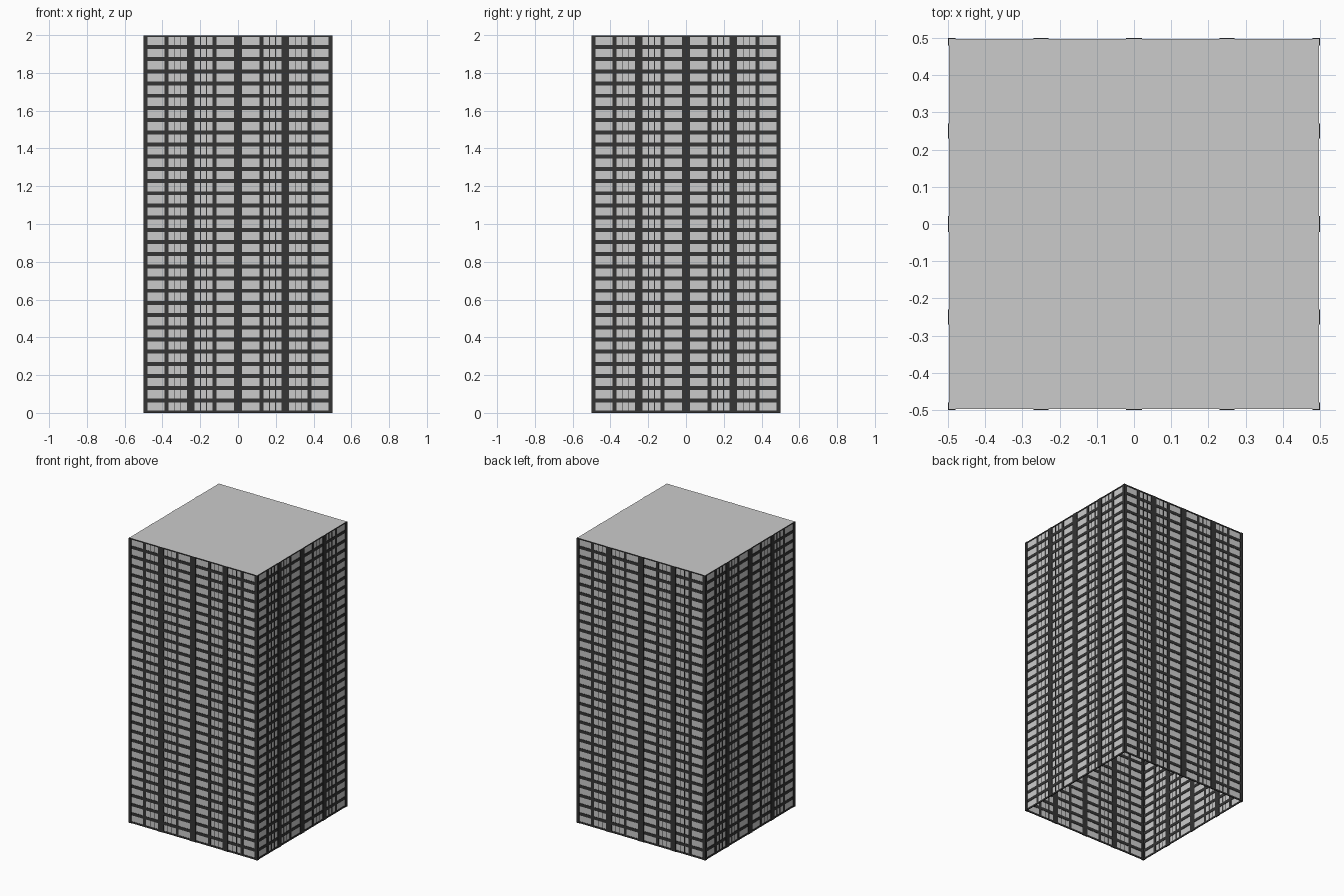
import bpy, bmesh
from math import pi
from mathutils import Matrix, Vector

if "Cube" in bpy.data.objects:
    bpy.data.objects.remove(bpy.data.objects["Cube"])

FLOORS = 31
STEP = 2.0 / FLOORS
TOP = 1.999          # facade parts stop just under the roof sheet

dark = bpy.data.materials.new("dark_frame")
dark.diffuse_color = (0.035, 0.035, 0.035, 1)
dark.use_nodes = True
dark.node_tree.nodes["Principled BSDF"].inputs["Base Color"].default_value = dark.diffuse_color


def add_box(bm, x0, x1, y0, y1, z0, z1):
    m = Matrix.Translation(((x0 + x1) / 2, (y0 + y1) / 2, (z0 + z1) / 2))
    m = m @ Matrix.Diagonal((x1 - x0, y1 - y0, z1 - z0, 1))
    bmesh.ops.create_cube(bm, size=1, matrix=m)


def add_sheet(bm, pts):
    bm.faces.new([bm.verts.new(Vector(p)) for p in pts])


def finish(name, bm, mat=None, angle=0.0):
    me = bpy.data.meshes.new(name)
    bm.to_mesh(me)
    bm.free()
    if mat:
        me.materials.append(mat)
    ob = bpy.data.objects.new(name, me)
    ob.rotation_euler.z = angle
    bpy.context.collection.objects.link(ob)


for side, k in (("front", 0), ("right", 1), ("back", 2), ("left", 3)):
    angle = k * pi / 2

    # glass sheet behind the frame
    bm = bmesh.new()
    e, y = 0.4945, -0.4945
    add_sheet(bm, [(-e, y, 0), (e, y, 0), (e, y, TOP), (-e, y, TOP)])
    finish(side + "_glass", bm, None, angle)

    # horizontal floor bands
    bm = bmesh.new()
    for i in range(FLOORS + 1):
        z = i * STEP
        add_box(bm, -0.496, 0.496, -0.497, -0.492,
                max(0, z - 0.009), min(TOP, z + 0.012))
    finish(side + "_floor_bands", bm, dark, angle)

    # main pilasters, narrower at the corners
    bm = bmesh.new()
    for x0, x1 in ((-0.5, -0.48), (-0.27, -0.23), (-0.021, 0.021),
                   (0.23, 0.27), (0.48, 0.5)):
        add_box(bm, x0, x1, -0.5, -0.4915, 0, TOP)
    finish(side + "_pilasters", bm, dark, angle)

    # secondary posts in the middle of each bay
    bm = bmesh.new()
    for x in (-0.378, -0.125, 0.125, 0.378):
        add_box(bm, x - 0.010, x + 0.010, -0.4975, -0.4918, 0, TOP)
    finish(side + "_posts", bm, dark, angle)

    # thin mullions dividing the paned window columns
    bm = bmesh.new()
    for x0, x1 in ((-0.368, -0.27), (-0.23, -0.135),
                   (0.135, 0.23), (0.27, 0.368)):
        for t in (1 / 3, 2 / 3):
            x = x0 + (x1 - x0) * t
            add_box(bm, x - 0.002, x + 0.002, -0.4965, -0.4925, 0, TOP)
    finish(side + "_mullions", bm, dark, angle)

# flat roof
bm = bmesh.new()
r = 0.497
add_sheet(bm, [(-r, -r, 2), (r, -r, 2), (r, r, 2), (-r, r, 2)])
finish("roof", bm)
